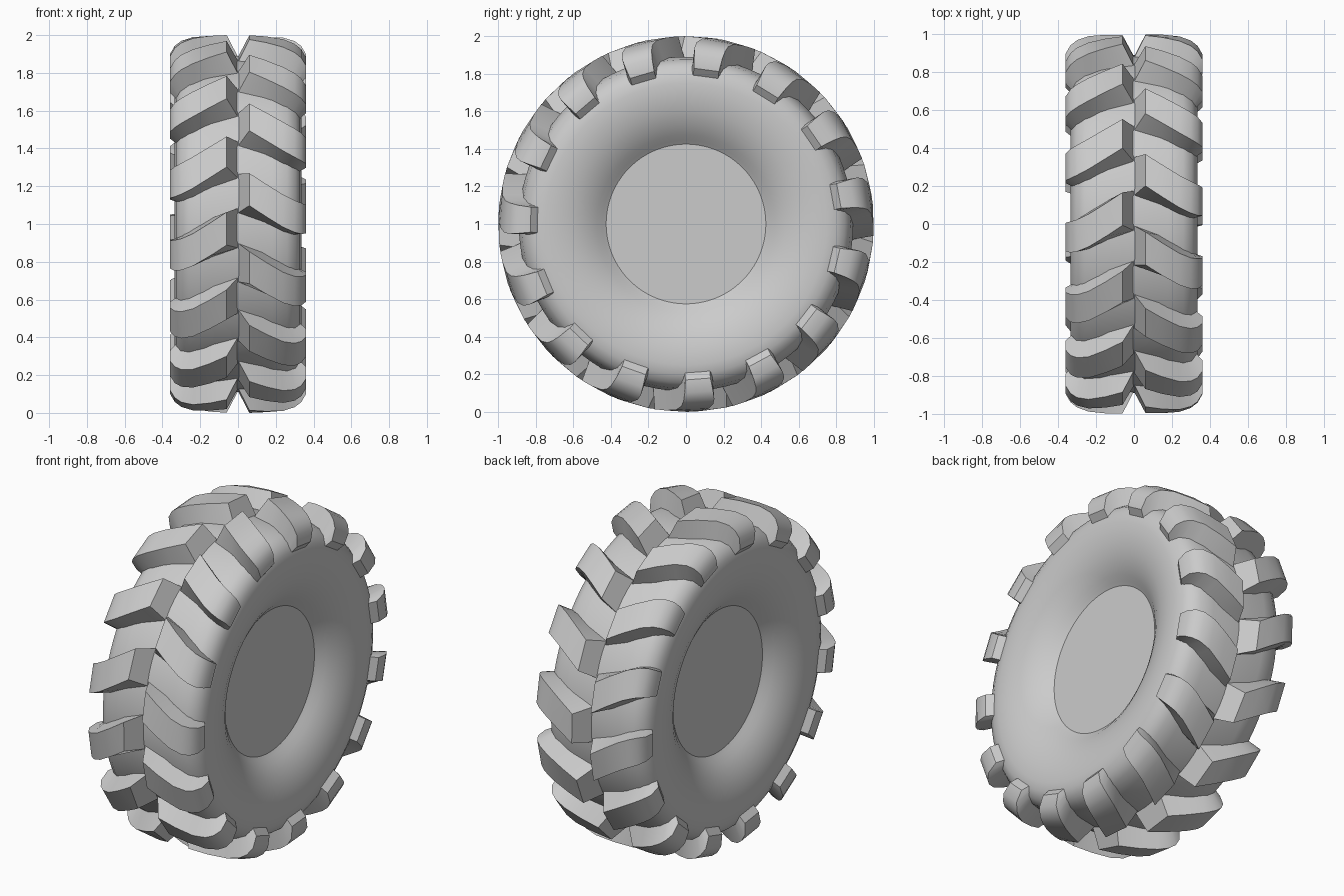
import bpy, bmesh, math

if "Cube" in bpy.data.objects:
    bpy.data.objects.remove(bpy.data.objects["Cube"])

LUGS = 15
STEP = 360 / LUGS

rubber = bpy.data.materials.new("grey rubber")
rubber.diffuse_color = (0.6, 0.6, 0.6, 1)
rubber.use_nodes = True
rubber.node_tree.nodes["Principled BSDF"].inputs["Base Color"].default_value = rubber.diffuse_color


def ring_point(x, r, deg):
    a = math.radians(deg)
    return (x, -r * math.cos(a), 1 + r * math.sin(a))


def finish(name, bm, angle):
    bmesh.ops.recalc_face_normals(bm, faces=bm.faces)
    me = bpy.data.meshes.new(name)
    bm.to_mesh(me)
    bm.free()
    me.materials.append(rubber)
    ob = bpy.data.objects.new(name, me)
    bpy.context.collection.objects.link(ob)
    bpy.ops.object.select_all(action='DESELECT')
    ob.select_set(True)
    bpy.context.view_layer.objects.active = ob
    bpy.ops.object.shade_smooth_by_angle(angle=math.radians(angle))
    return ob


# Tyre carcass: half profile (x, radius) mirrored and spun about the axle
half = [(0.21, 0.425), (0.225, 0.445), (0.25, 0.475), (0.285, 0.53), (0.315, 0.60),
        (0.332, 0.68), (0.335, 0.75), (0.328, 0.80), (0.305, 0.845), (0.26, 0.875),
        (0.18, 0.89), (0.0, 0.89)]
profile = half + [(-x, r) for x, r in reversed(half[:-1])]
SEG = 90
bm = bmesh.new()
rings = [[bm.verts.new(ring_point(x, r, 360 * i / SEG)) for i in range(SEG)] for x, r in profile]
for a, b in zip(rings, rings[1:]):
    for i in range(SEG):
        j = (i + 1) % SEG
        bm.faces.new((a[i], a[j], b[j], b[i]))
# flat hub discs
bm.faces.new(rings[0])
bm.faces.new(rings[-1])
finish("tyre_body", bm, 35)

# Lug stations: crown x, crown radius, base x, base radius, centre angle, crown half angle, base half angle
stations = [
    (0.060, 1.000, 0.000, 0.885, 10.6, 5.0, 6.8),
    (0.150, 0.998, 0.140, 0.875, 7.2, 5.0, 6.8),
    (0.240, 0.990, 0.230, 0.860, 4.0, 5.0, 6.6),
    (0.300, 0.970, 0.280, 0.830, 2.4, 5.0, 6.2),
    (0.335, 0.943, 0.300, 0.800, 1.8, 5.0, 5.8),
    (0.360, 0.900, 0.310, 0.780, 1.6, 4.8, 5.4),
    (0.360, 0.830, 0.310, 0.770, 1.6, 4.6, 5.0),
]


def add_lug(bm, side, turn):
    sections = []
    for cx, cr, bx, br, mid, ch, bh in stations:
        m = mid + turn
        pts = [(bx, br, m - bh), (cx, cr, m - ch), (cx, cr, m + ch), (bx, br, m + bh)]
        sections.append([bm.verts.new(ring_point(side * x, r, t)) for x, r, t in pts])
    for a, b in zip(sections, sections[1:]):
        for i in range(4):
            j = (i + 1) % 4
            bm.faces.new((a[i], a[j], b[j], b[i]))
    bm.faces.new(sections[0])
    bm.faces.new(sections[-1])


# Two staggered rows of chevron lugs
for name, side, offset in (("right_lugs", 1, 0), ("left_lugs", -1, STEP / 2)):
    bm = bmesh.new()
    for k in range(LUGS):
        add_lug(bm, side, k * STEP + offset)
    finish(name, bm, 32)
